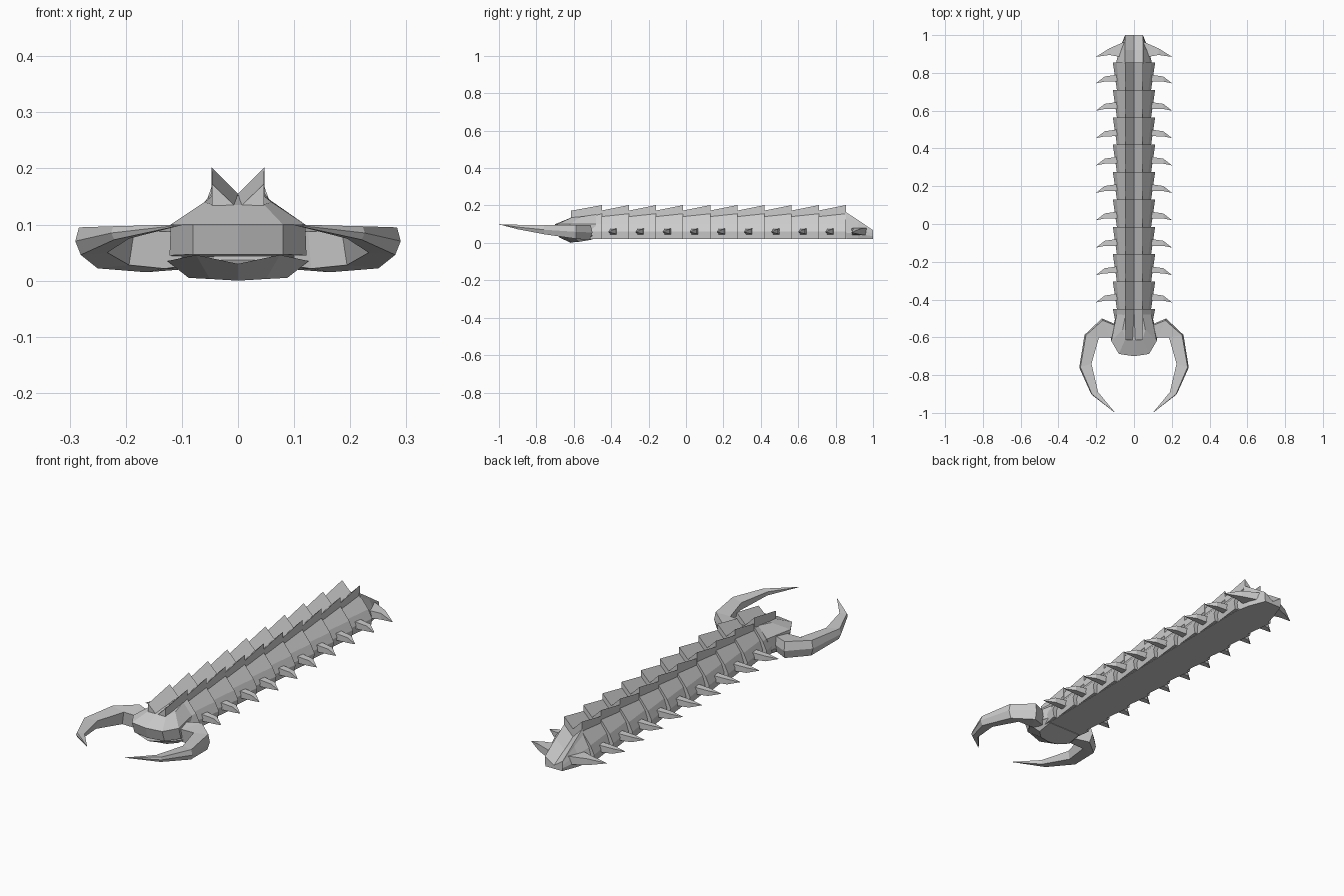
import bpy, bmesh

if "Cube" in bpy.data.objects:
    bpy.data.objects.remove(bpy.data.objects["Cube"])

grey = bpy.data.materials.new("plain grey")
grey.diffuse_color = (0.6, 0.6, 0.6, 1)
grey.use_nodes = True
grey.node_tree.nodes["Principled BSDF"].inputs["Base Color"].default_value = grey.diffuse_color


def loft(name, rings):
    """Skin closed rings of equal length, cap both ends; flat shaded."""
    bm = bmesh.new()
    vs = [[bm.verts.new(p) for p in r] for r in rings]
    n = len(rings[0])
    for a, b in zip(vs, vs[1:]):
        for i in range(n):
            j = (i + 1) % n
            bm.faces.new((a[i], a[j], b[j], b[i]))
    bm.faces.new(vs[0])
    bm.faces.new(vs[-1][::-1])
    bmesh.ops.remove_doubles(bm, verts=bm.verts, dist=0.0005)
    bmesh.ops.recalc_face_normals(bm, faces=bm.faces)
    me = bpy.data.meshes.new(name)
    bm.to_mesh(me)
    bm.free()
    me.materials.append(grey)
    ob = bpy.data.objects.new(name, me)
    bpy.context.collection.objects.link(ob)
    return ob


def sym(half):
    """Half outline starting on the centre line -> full symmetric ring."""
    return half + [(-x, y, z) for x, y, z in reversed(half[1:])]


def section(y, pts):
    return sym([(x, y, z) for x, z in pts])


def both_sides(name, rings):
    for side, s in (("right", 1), ("left", -1)):
        loft(f"{side}_{name}", [[(s * x, y, z) for x, y, z in r] for r in rings])


def spike(name, tip, sections):
    """Leg: rectangular sections (x, y0, y1, z0, z1) narrowing to a tip."""
    rings = [[(x, a, c), (x, b, c), (x, b, d), (x, a, d)] for x, a, b, c, d in sections]
    rings.append([(tip[0], tip[1] + e, tip[2] + f)
                  for e, f in ((0, 0), (.001, 0), (.001, .001), (0, .001))])
    both_sides(name, rings)


# flat-bottomed inner body
loft("belly", [section(y, [(0, .11), (.05, .11), (.086, .06), (.09, .02)])
               for y in (-.52, .86)])

# overlapping back plates with a V-shaped crest, and a leg pair on each
P = .145
for k in range(9):
    y0 = -.45 + k * P
    loft(f"back_plate_{k + 1}", [
        section(y0 - .005, [(0, .125), (.046, .172), (.046, .14), (.076, .1), (.09, .06), (.088, .022)]),
        section(y0 + P, [(0, .155), (.047, .202), (.047, .156), (.092, .1), (.112, .06), (.106, .022)])])
    t = -.415 + k * P
    spike(f"leg_{k + 1}", (.2, t, .058),
          [(.085, t + .01, t + .046, .045, .078), (.155, t + .009, t + .036, .049, .074)])

# tail wedge sloping down to the back, with larger legs
loft("tail", [
    section(.85, [(0, .12), (.047, .168), (.055, .145), (.085, .09), (.095, .055), (.09, .02)]),
    section(.92, [(0, .08), (.047, .122), (.052, .11), (.07, .075), (.08, .05), (.075, .02)]),
    section(1.0, [(0, .036), (.047, .068), (.047, .062), (.047, .05), (.047, .035), (.044, .02)])])
spike("tail_leg", (.2, .885, .055),
      [(.05, .88, .965, .04, .08), (.13, .895, .93, .045, .075)])

# neck plate and front crest
loft("neck_plate", [
    section(-.56, [(0, .12), (.044, .13), (.08, .1), (.09, .06), (.088, .02)]),
    section(-.45, [(0, .14), (.047, .156), (.092, .1), (.112, .06), (.106, .022)])])
loft("head_crest", [
    section(-.615, [(0, .128), (.046, .172), (.046, .12)]),
    section(-.45, [(0, .155), (.047, .202), (.047, .15)])])

# head, stacked outlines from below to above
loft("head", [
    sym([(0, -.685, .047), (.08, -.67, .047), (.122, -.605, .045), (.1, -.5, .04)]),
    sym([(0, -.70, .1), (.08, -.688, .1), (.12, -.62, .1), (.092, -.48, .1)]),
    sym([(0, -.615, .135), (.046, -.61, .136), (.06, -.56, .14), (.045, -.48, .152)])])

# lower jaw with a dipped mouth rim
loft("lower_jaw", [
    sym([(0, -.615, 0), (.05, -.61, .003), (.088, -.575, .005), (.088, -.5, .018)]),
    sym([(0, -.68, .03), (.075, -.668, .046), (.126, -.6, .035), (.1, -.5, .04)])])

# curved pincers: inner xy, outer xy, bottom z, top z
stations = [((.1, -.6), (.1, -.53), .02, .095),
            ((.125, -.6), (.17, -.5), .015, .096),
            ((.185, -.6), (.262, -.587), .022, .096),
            ((.225, -.74), (.29, -.76), .046, .095),
            ((.19, -.89), (.226, -.902), .073, .097),
            ((.1, -.999), (.1, -1.0), .099, .1)]
rings = []
for (ix, iy), (ox, oy), zb, zt in stations:
    def at(f, g):
        return (ix + (ox - ix) * f, iy + (oy - iy) * f, zb + (zt - zb) * g)
    rings.append([at(0, .9), at(.9, 1), at(1, .5), at(.85, 0), at(.12, .08)])
both_sides("pincer", rings)
